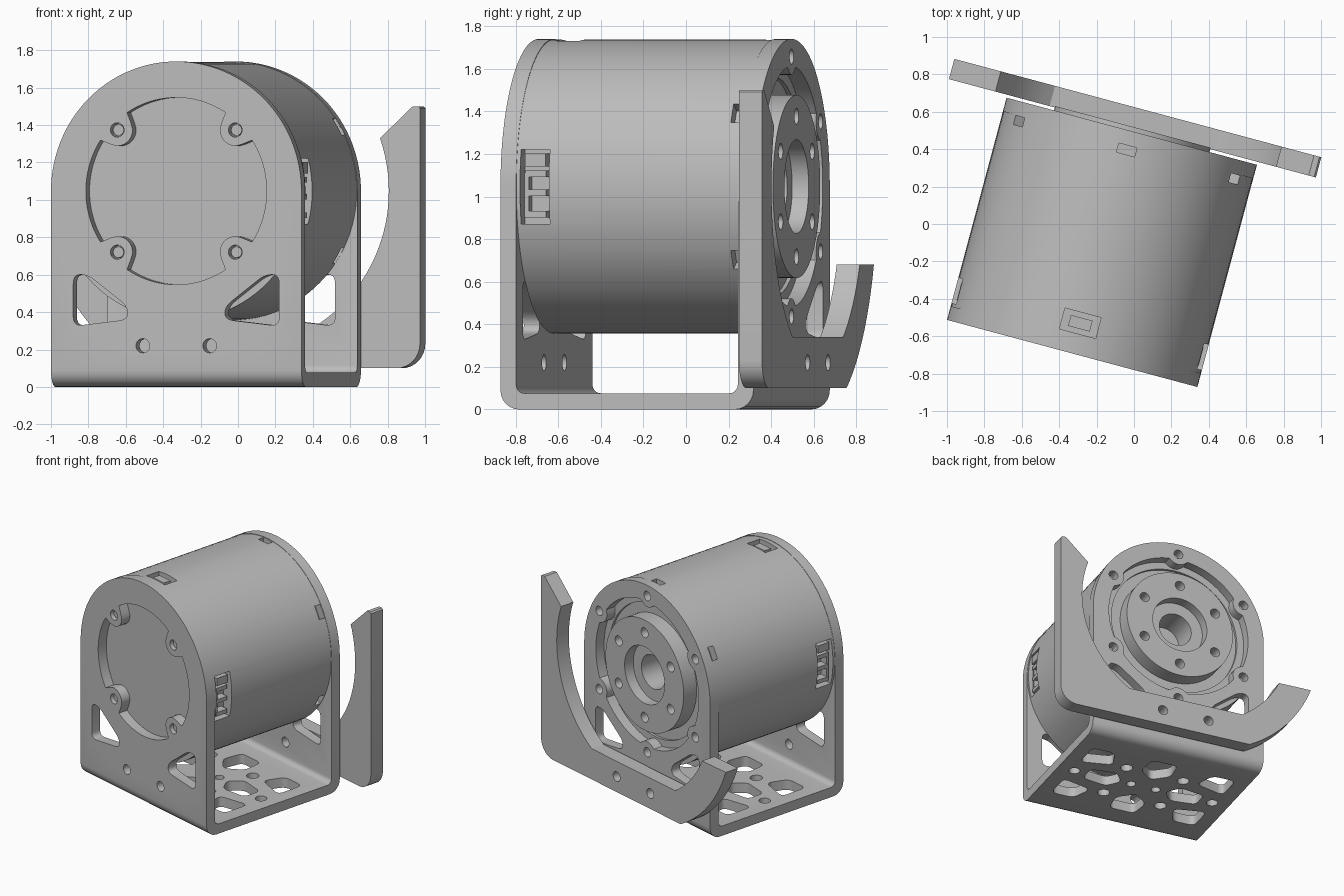
import bpy, bmesh, math
from mathutils import Matrix, Vector

old = bpy.data.objects.get("Cube")
if old:
    bpy.data.objects.remove(old, do_unlink=True)

GREY = (0.5, 0.5, 0.5, 1)
metal = bpy.data.materials.new("plain grey")
metal.use_nodes = True
metal.diffuse_color = GREY
metal.node_tree.nodes["Principled BSDF"].inputs["Base Color"].default_value = GREY

ZC = 1.047            # height of the motor axis
R = 0.693             # arch radius
FRONT, BACK, T = -0.754, 0.476, 0.076
PLACE = Matrix.Rotation(math.radians(-15), 4, "Z") @ Matrix.Translation((-0.14, 0, 0))
AXES = {"x": lambda a, b, d: (d, a, b),
        "y": lambda a, b, d: (a, d, b),
        "z": lambda a, b, d: (a, b, d)}


def make(name, bm):
    bmesh.ops.recalc_face_normals(bm, faces=bm.faces)
    mesh = bpy.data.meshes.new(name)
    bm.to_mesh(mesh)
    bm.free()
    ob = bpy.data.objects.new(name, mesh)
    bpy.context.collection.objects.link(ob)
    mesh.materials.append(metal)
    return ob


def prism(bm, pts, axis, d0, d1):
    """Extrude a 2D outline along an axis from d0 to d1."""
    at = AXES[axis]
    low = [bm.verts.new(at(a, b, d0)) for a, b in pts]
    high = [bm.verts.new(at(a, b, d1)) for a, b in pts]
    bm.faces.new(low)
    bm.faces.new(high)
    for i in range(len(pts)):
        j = (i + 1) % len(pts)
        bm.faces.new((low[i], low[j], high[j], high[i]))


def arc(r, a0, a1, n, cx=0, cz=ZC):
    steps = [math.radians(a0 + (a1 - a0) * i / n) for i in range(n + 1)]
    return [(cx + r * math.cos(t), cz + r * math.sin(t)) for t in steps]


def circle(r, cx, cz, n=24):
    return arc(r, 0, 360, n, cx, cz)[:-1]


def rounded(pts, r):
    """Round every corner of an outline."""
    out = []
    for i, p in enumerate(pts):
        p = Vector(p)
        before, after = Vector(pts[i - 1]) - p, Vector(pts[(i + 1) % len(pts)]) - p
        a = p + before.normalized() * min(r, before.length * 0.45)
        b = p + after.normalized() * min(r, after.length * 0.45)
        for k in range(6):
            t = k / 5
            out.append(tuple(a * (1 - t) ** 2 + p * 2 * t * (1 - t) + b * t * t))
    return out


def lugged_opening(r, lug_dist, lug_r, first, count):
    """Round opening with screw lugs reaching inwards."""
    pts = []
    for i in range(240):
        t = 2 * math.pi * i / 240
        rad = r
        for k in range(count):
            phi = t - math.radians(first + 360 * k / count)
            s = lug_r ** 2 - (lug_dist * math.sin(phi)) ** 2
            if s > 0 and math.cos(phi) > 0:
                rad = min(rad, lug_dist * math.cos(phi) - math.sqrt(s))
        pts.append((rad * math.cos(t), ZC + rad * math.sin(t)))
    return pts


def box(bm, center, size, angle=0):
    """Box placed relative to the motor axis and turned about it."""
    m = Matrix.Translation((0, 0, ZC)) @ Matrix.Rotation(math.radians(-angle), 4, "Y")
    m = m @ Matrix.Translation(center) @ Matrix.Diagonal((*size, 1))
    bmesh.ops.create_cube(bm, size=1, matrix=m)


def boolean(ob, cutter, operation):
    mod = ob.modifiers.new("cut", "BOOLEAN")
    mod.operation, mod.solver, mod.object = operation, "EXACT", cutter
    deps = bpy.context.evaluated_depsgraph_get()
    mesh = bpy.data.meshes.new_from_object(ob.evaluated_get(deps))
    ob.modifiers.clear()
    ob.data = mesh
    bpy.data.objects.remove(cutter, do_unlink=True)


def ring(r, first, count):
    return [arc(r, first + 360 * k / count, 0, 1)[0] for k in range(count)]


# Bent bracket: U profile trimmed to an arch
bm = bmesh.new()
bend = [(BACK - 0.09, 0.09), (FRONT + 0.09, 0.09)]
outer = arc(0.09, 0, -90, 6, *bend[0]) + arc(0.09, -90, -180, 6, *bend[1])
inner = [(FRONT + T, 1.85)] + arc(0.04, 180, 270, 5, FRONT + T + 0.04, T + 0.04)
inner += arc(0.04, 270, 360, 5, BACK - T - 0.04, T + 0.04) + [(BACK - T, 1.85)]
prism(bm, [(BACK, 1.85)] + outer + [(FRONT, 1.85)] + inner, "x", -0.8, 0.8)
bracket = make("bracket", bm)
bm = bmesh.new()
prism(bm, arc(R, 0, 180, 64) + [(-R, -0.2), (R, -0.2)], "y", -1, 1)
boolean(bracket, make("arch_cutter", bm), "INTERSECT")

# Openings in the bracket plates and base
bm = bmesh.new()
prism(bm, lugged_opening(0.5, 0.462, 0.085, 45, 4), "y", -0.9, -0.5)
prism(bm, lugged_opening(0.565, 0.61, 0.085, 30, 6), "y", 0.2, 0.6)
for x, z in ring(0.462, 45, 4):
    prism(bm, circle(0.038, x, z), "y", -0.9, -0.5)
for x, z in ring(0.61, 30, 6):
    prism(bm, circle(0.036, x, z), "y", 0.2, 0.6)
window = [(0.57, 0.6), (0.49, 0.6), (0.27, 0.43), (0.27, 0.36), (0.57, 0.325)]
corner = [(0.34, 0.2), (0.58, 0.14), (0.58, 0.36), (0.4, 0.36)]
for s in (-1, 1):
    prism(bm, rounded([(s * x, z) for x, z in window], 0.05), "y", -0.9, 0.6)
    prism(bm, circle(0.038, s * 0.185, 0.22), "y", -0.9, 0.6)
    mid_y = (FRONT + BACK) / 2
    side = [(0.18, 0.0), (0.26, 0.1), (0.46, 0.07), (0.46, -0.07), (0.26, -0.1)]
    house = [(0, 0.12), (0.12, 0.22), (0.1, 0.38), (-0.1, 0.38), (-0.12, 0.22)]
    prism(bm, rounded([(s * x, mid_y + y) for x, y in side], 0.04), "z", -0.1, 0.15)
    prism(bm, rounded([(x, mid_y + s * y) for x, y in house], 0.04), "z", -0.1, 0.15)
    prism(bm, circle(0.042, s * 0.56, mid_y), "z", -0.1, 0.15)
    prism(bm, circle(0.035, s * 0.1, mid_y), "z", -0.1, 0.15)
    for q in (-1, 1):
        pts = [(s * x, mid_y + q * y) for x, y in corner]
        prism(bm, rounded(pts, 0.05), "z", -0.1, 0.15)
        prism(bm, circle(0.045, s * 0.23, mid_y + q * 0.2), "z", -0.1, 0.15)
boolean(bracket, make("bracket_cutter", bm), "DIFFERENCE")

# Motor body and output flange: one turned profile
bm = bmesh.new()
profile = [(0, FRONT + T), (0.69, FRONT + T), (0.69, BACK - T), (0.51, BACK - T),
           (0.51, 0.38), (0.43, 0.38), (0.43, 0.5), (0.22, 0.5), (0.22, 0.42),
           (0.13, 0.42), (0.13, 0.2), (0, 0.2)]
verts = [bm.verts.new((r, y, ZC)) for r, y in profile]
edges = [bm.edges.new(pair) for pair in zip(verts, verts[1:])]
bmesh.ops.spin(bm, geom=verts + edges, cent=(0, 0, ZC), axis=(0, 1, 0),
               angle=2 * math.pi, steps=96)
bmesh.ops.remove_doubles(bm, verts=bm.verts, dist=0.0005)
motor = make("motor_body", bm)

# Ports, slots and flange holes in the motor
bm = bmesh.new()
for a in (0, 180):
    box(bm, (0.69, -0.59, 0), (0.18, 0.14, 0.35), a)
box(bm, (0.69, -0.587, 0), (0.14, 0.115, 0.2), 90)
for k in range(6):
    box(bm, (0.69, 0.372, 0), (0.13, 0.05, 0.1), 30 + 60 * k)
for x, z in ring(0.33, 30, 6):
    prism(bm, circle(0.038, x, z), "y", 0.4, 0.6)
boolean(motor, make("motor_cutter", bm), "DIFFERENCE")

# Connectors inside the ports
bm = bmesh.new()
for a, up in ((0, 1), (180, -1)):
    box(bm, (0.63, -0.59, up * 0.125), (0.08, 0.1, 0.06), a)
    for z in (-0.13, -0.03, 0.06):
        box(bm, (0.63, -0.59, up * z), (0.07, 0.1, 0.03), a)
    box(bm, (0.625, -0.635, up * -0.04), (0.07, 0.02, 0.21), a)
box(bm, (0.64, -0.587, 0), (0.07, 0.06, 0.12), 90)
connectors = make("connectors", bm)

# Screws in the front lugs
bm = bmesh.new()
for x, z in ring(0.462, 45, 4):
    prism(bm, circle(0.03, x, z, 16), "y", FRONT + 0.025, FRONT + T + 0.01)
screws = make("front_screws", bm)

# Curved output arm behind the flange
bm = bmesh.new()
foot = arc(0.13, -90, 0, 8, 0.885, 0.23)
outline = foot + [(1.015, 1.49), (1.005, 1.5), (0.975, 1.5)]
outline += arc(0.843, 19.6, -57, 24) + arc(0.843, -123, -154.2, 10)
outline += arc(1.08, -160.2, -118.7, 14)
prism(bm, outline, "y", 0.492, 0.604)
arm = make("output_arm", bm)
bm = bmesh.new()
for s in (-1, 1):
    prism(bm, circle(0.038, s * 0.185, 0.22), "y", 0.4, 0.7)
boolean(arm, make("arm_cutter", bm), "DIFFERENCE")

# Shade and turn everything into place
for ob in (bracket, motor, connectors, screws, arm):
    ob.data.transform(PLACE)
    bpy.ops.object.select_all(action="DESELECT")
    ob.select_set(True)
    bpy.context.view_layer.objects.active = ob
    bpy.ops.object.shade_smooth_by_angle(angle=math.radians(30))
